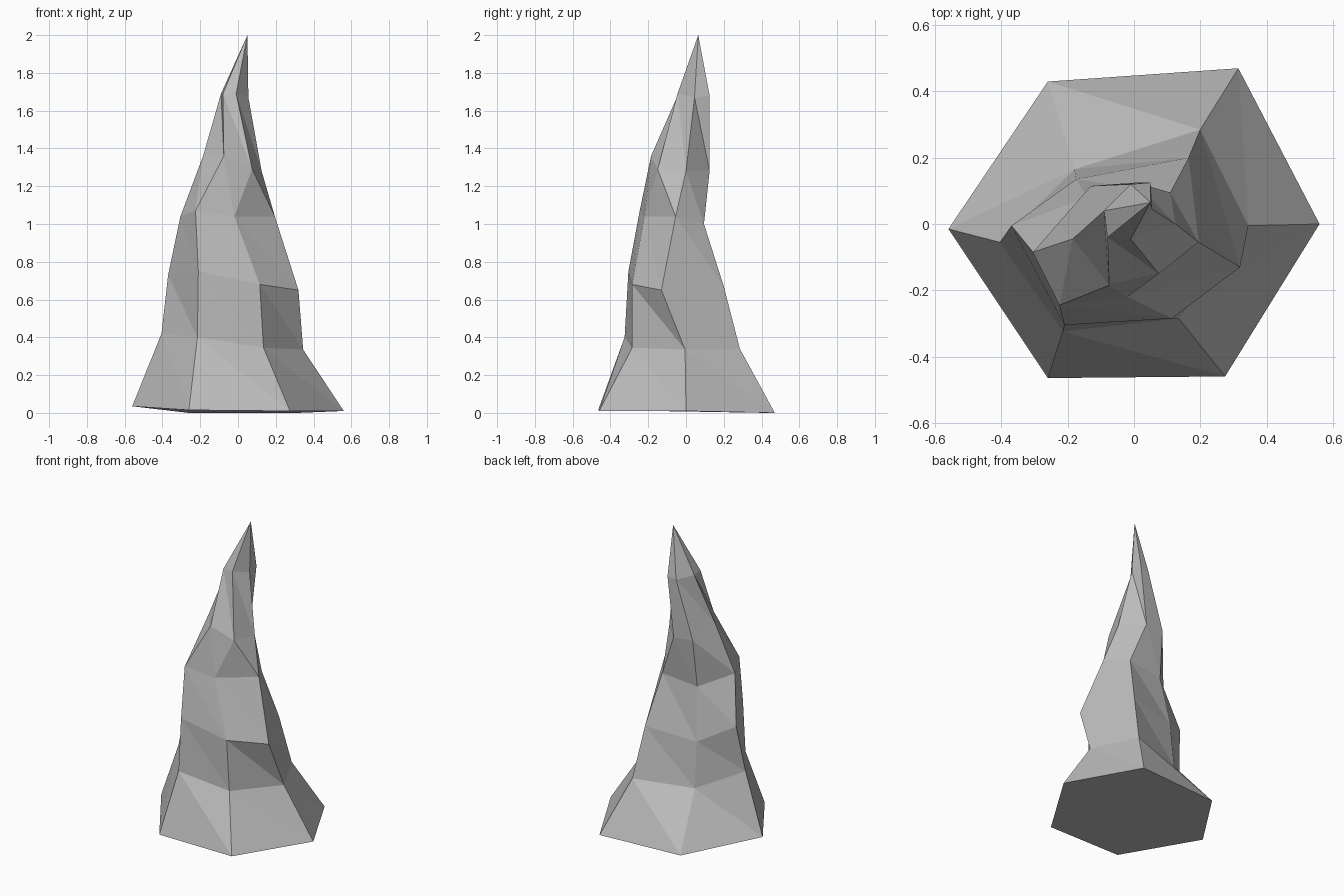
import bpy
import bmesh

# Remove the default cube only
default_cube = bpy.data.objects.get("Cube")
if default_cube:
    bpy.data.objects.remove(default_cube, do_unlink=True)

# Six ridge lines climbing the spire, base to neck, in hundredths of a unit
RIDGES = {
    "east": [(56, 0, 1), (34.5, -.5, 33.5), (32, -13, 65),
             (19.5, -5.5, 104), (12.5, 0, 128), (5.5, 4.5, 167)],
    "back_east": [(31.5, 47, 0), (20, 28.5, 34), (16.5, 20, 67),
                  (11, 9.5, 100), (.5, 12.5, 128), (5, 12.5, 168)],
    "back_west": [(-26, 43, 0), (-18, 16.5, 33), (-17.5, 13.5, 63),
                  (-14, 8, 97), (-13, 11.5, 129), (-1, 12, 167)],
    "west": [(-56, -1.5, 3.5), (-40.5, -5.5, 42), (-37, -.5, 73),
             (-30.5, -8.5, 104), (-18.5, -4.5, 136), (-9, 4, 169)],
    "front_west": [(-26, -46.5, 1.5), (-21.5, -32.5, 40), (-21, -30.5, 75),
                   (-22.5, -24.5, 107), (-7.5, -18.5, 136), (-8, -4, 169)],
    "front_east": [(27.5, -46, 1), (13.5, -28.5, 34.5), (11.5, -28.5, 68),
                   (-2, -22, 104), (7.5, -15, 129), (-1, -4.5, 169)],
}
TIP = (5, 6.5, 200)


def make_material(name, colour):
    mat = bpy.data.materials.new(name)
    mat.use_nodes = True
    mat.diffuse_color = colour
    shader = next(n for n in mat.node_tree.nodes if n.type == "BSDF_PRINCIPLED")
    shader.inputs["Base Color"].default_value = colour
    shader.inputs["Roughness"].default_value = 0.9
    return mat


def add_vertex(bm, point):
    return bm.verts.new([value / 100 for value in point])


def skin_strip(bm, ridge, neighbour):
    """Cover the gap between two neighbouring ridges with facets."""
    for low, high in zip(range(len(ridge) - 1), range(1, len(ridge))):
        bm.faces.new((ridge[low], neighbour[low], ridge[high]))
        bm.faces.new((neighbour[low], neighbour[high], ridge[high]))


def build_spire():
    bm = bmesh.new()
    ridges = [[add_vertex(bm, p) for p in path] for path in RIDGES.values()]
    tip = add_vertex(bm, TIP)

    # Faceted sides and pointed tip
    for ridge, neighbour in zip(ridges, ridges[1:] + ridges[:1]):
        skin_strip(bm, ridge, neighbour)
        bm.faces.new((ridge[-1], neighbour[-1], tip))

    # Closed underside
    bm.faces.new([ridge[0] for ridge in reversed(ridges)])
    bmesh.ops.recalc_face_normals(bm, faces=bm.faces[:])

    mesh = bpy.data.meshes.new("rock_spire")
    bm.to_mesh(mesh)
    bm.free()
    return mesh


spire = bpy.data.objects.new("rock_spire", build_spire())
spire.data.materials.append(make_material("stone_grey", (0.5, 0.5, 0.5, 1)))
bpy.context.collection.objects.link(spire)
